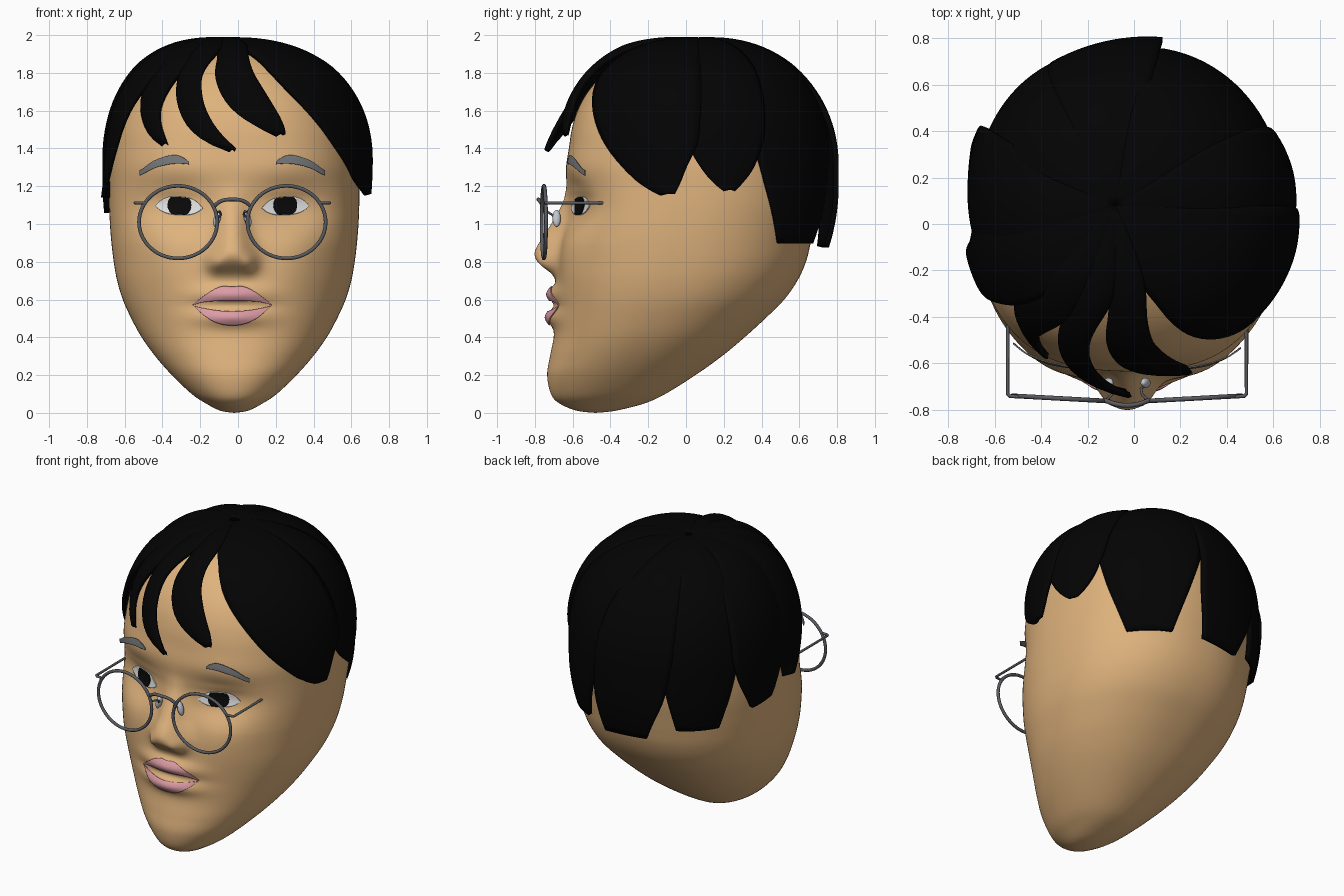
import bpy, bmesh, math
from mathutils import Vector
from mathutils.bvhtree import BVHTree

if "Cube" in bpy.data.objects:
    bpy.data.objects.remove(bpy.data.objects["Cube"])

CX = -0.03  # facial midline


def material(name, rgb):
    m = bpy.data.materials.new(name)
    m.diffuse_color = (*rgb, 1)
    m.use_nodes = True
    m.node_tree.nodes["Principled BSDF"].inputs["Base Color"].default_value = m.diffuse_color
    return m


SKIN = material("skin", (0.74, 0.45, 0.205))
HAIR = material("black_hair", (0.001, 0.001, 0.001))
LIP = material("pink_lip", (0.72, 0.33, 0.38))
WHITE = material("eye_white", (0.87, 0.87, 0.87))
IRIS = material("iris_black", (0.003, 0.003, 0.003))
BROW = material("brow_grey", (0.18, 0.185, 0.195))
METAL = material("frame_grey", (0.10, 0.105, 0.115))
PAD = material("pad_grey", (0.54, 0.57, 0.62))


def finish(bm, name, mat, angle=180):
    me = bpy.data.meshes.new(name)
    bm.to_mesh(me)
    ob = bpy.data.objects.new(name, me)
    bpy.context.collection.objects.link(ob)
    me.materials.append(mat)
    bpy.ops.object.select_all(action='DESELECT')
    bpy.context.view_layer.objects.active = ob
    ob.select_set(True)
    bpy.ops.object.shade_smooth_by_angle(angle=math.radians(angle))
    return ob


def grid(rows, wrap=False):
    bm = bmesh.new()
    vs = [[bm.verts.new(p) for p in r] for r in rows]
    n = len(rows[0])
    for a, b in zip(vs, vs[1:]):
        for i in range(n if wrap else n - 1):
            j = (i + 1) % n
            bm.faces.new((a[i], a[j], b[j], b[i]))
    bmesh.ops.remove_doubles(bm, verts=bm.verts, dist=1e-5)
    bmesh.ops.recalc_face_normals(bm, faces=bm.faces)
    return bm


def lerp_keys(keys, z):
    """keys sorted by descending first value"""
    if z >= keys[0][0]:
        return keys[0][1:]
    for a, b in zip(keys, keys[1:]):
        if z >= b[0]:
            k = (a[0] - z) / (a[0] - b[0])
            return [p + (q - p) * k for p, q in zip(a[1:], b[1:])]
    return keys[-1][1:]


def soft_keys(keys, z, r):
    """lerp_keys with rounded corners, exact at the last key"""
    r = max(0, min(r, z - keys[-1][0]))
    s = [lerp_keys(keys, z + r * k / 3) for k in range(-3, 4)]
    return [sum(c) / 7 for c in zip(*s)]


def g(d, s, p=2):
    return math.exp(-abs(d / s) ** p / 2)


# ---- head: stacked rounded sections (z, half width, front y, back y)
SECTIONS = [(0, 0, -.48, -.48), (.012, .075, -.58, -.37), (.05, .15, -.67, -.22), (.1, .225, -.715, -.11),
            (.2, .33, -.735, .05), (.3, .418, -.72, .19), (.4, .49, -.70, .31), (.5, .545, -.69, .42),
            (.6, .59, -.685, .52), (.7, .62, -.68, .59), (.8, .638, -.67, .635), (.9, .65, -.66, .66),
            (1.0, .658, -.65, .68), (1.1, .662, -.64, .70), (1.2, .662, -.635, .71), (1.3, .66, -.635, .71),
            (1.4, .65, -.62, .70), (1.5, .63, -.605, .68), (1.6, .59, -.575, .64), (1.7, .53, -.52, .57),
            (1.8, .43, -.43, .47), (1.88, .31, -.32, .33), (1.93, .18, -.2, .18), (1.95, 0, 0, 0)]
NOSE = [(1.2, 0, .05), (1.12, .015, .05), (1.05, .045, .055), (.95, .09, .065), (.88, .13, .08),
        (.83, .14, .088), (.78, .10, .09), (.74, .03, .09), (.69, 0, .09)]


def relief(x, z):
    """how far the face stands forward of the plain section"""
    d = x - CX
    e = abs(d)
    h = soft_keys(NOSE, z, .025)[0] if z > .69 else 0
    out = h * g(d, lerp_keys(NOSE, z)[1], 2.4)
    out += .03 * g(e - .09, .03) * g(z - .79, .035)                    # nostril wings
    out -= .078 * g(e - .30, .135) * g(z - 1.09, .085)                 # eye sockets
    out += .02 * g(e - .27, .10) * g(z - 1.09, .045)                   # eyeballs
    out += .006 * g(e - .28, .09) * g(z - 1.17, .02)                   # upper lids
    out += .022 * g(e - .34, .12) * g(z - .84, .13)                    # cheeks
    out += .010 * g(e - .36, .13) * g(z - 1.32, .09)                   # brow ridge
    out += .048 * g(d, .13) * g(z - .628, .036)                        # upper lip
    out += .050 * g(d, .13) * g(z - .508, .036)                        # lower lip
    out -= .010 * g(d, .13) * g(z - .568, .018)                        # mouth gap
    return out


rings = []
N, SUB = 192, 8
for i in range(len(SECTIONS) - 1):
    p = [SECTIONS[max(0, min(len(SECTIONS) - 1, i + k))] for k in (-1, 0, 1, 2)]
    for s in range(SUB + (i == len(SECTIONS) - 2)):
        t = s / SUB
        z, w, f, b = [.5 * (2 * q + (r - o) * t + (2 * o - 5 * q + 4 * r - u) * t * t
                            + (3 * q - o - 3 * r + u) * t ** 3) for o, q, r, u in zip(*p)]
        z, w = max(z, 0), max(w, 0)
        n = 2 + .42 * min(1, z / .9)
        ring = []
        for k in range(N):
            a = 2 * math.pi * k / N
            a -= .5 * math.sin(a)                  # more detail on the face
            sn, cs = math.sin(a), math.cos(a)
            m = n if cs > 0 else 2.2
            r = (abs(sn) ** m + abs(cs) ** m) ** (-1 / m)
            x, y = -.02 + w * r * sn, (f + b) / 2 - (b - f) / 2 * r * cs
            if cs > 0:
                y -= relief(x, z) * min(1, cs * 3)
            ring.append((x, y, z))
        rings.append(ring)
head_bm = grid(rings, True)
finish(head_bm, "head", SKIN)
TREE = BVHTree.FromBMesh(head_bm)


# ---- painted face parts: thin patches laid on the head
def patch(name, mat, x0, x1, low, high, lift, nu=40, nv=10):
    rows = []
    for i in range(nu + 1):
        u = -math.cos(math.pi * i / nu)
        x = (x0 + x1) / 2 + (x1 - x0) / 2 * u
        lo, hi = low(u), max(high(u), low(u) + .001)
        row = []
        for j in range(nv + 1):
            z = lo + (hi - lo) * j / nv
            hit = TREE.ray_cast(Vector((x, -2, z)), Vector((0, 1, 0)))[0]
            row.append((x, hit.y - lift(u), z))
        rows.append(row)
    ob = finish(grid(rows), name, mat)
    mod = ob.modifiers.new("thickness", 'SOLIDIFY')
    mod.thickness, mod.offset = .006, 0


def arc(u, p=2):
    return max(0, 1 - abs(u) ** p)


BROW_KEYS = [(1, 1.252, 1.278), (.5, 1.292, 1.332), (0, 1.312, 1.357), (-.4, 1.32, 1.367),
             (-.7, 1.32, 1.36), (-1, 1.316, 1.33)]
for side, tag in ((-1, "left"), (1, "right")):
    c = CX + side * .282
    lo = lambda u: 1.09 - .042 * arc(u, 3) + .006 * side * u
    hi = lambda u: 1.09 + .054 * arc(u, 3) + .006 * side * u
    patch(tag + "_eye", WHITE, c - .126, c + .126, lo, hi, lambda u: .005)
    R = .062
    ic = CX + side * .28
    sh = (ic - c) / .126
    patch(tag + "_iris", IRIS, ic - R, ic + R,
          lambda u: max(lo(u * R / .126 + sh) + .002, 1.1 - R * math.sqrt(arc(u))),
          lambda u: min(hi(u * R / .126 + sh) - .002, 1.1 + R * math.sqrt(arc(u))), lambda u: .010)
    bl = lambda u: soft_keys(BROW_KEYS, u * side, .2)
    c = CX + side * .36
    patch(tag + "_brow", BROW, c - .13, c + .13, lambda u: bl(u)[0], lambda u: bl(u)[1],
          lambda u: .008 + .020 * (1 + side * u))

patch("upper_lip", LIP, CX - .21, CX + .21, lambda u: .568 + .026 * arc(u, 4),
      lambda u: .572 + .110 * arc(u, 1.7) - .016 * g(u, .13), lambda u: .006)
patch("lower_lip", LIP, CX - .20, CX + .20, lambda u: .562 - .098 * arc(u, 2.2),
      lambda u: .566 - .03 * arc(u), lambda u: .006)


# ---- hair: overlapping locks swept from the crown over a rounded shell
def lock(name, keys, flare=0.0, r0=1.0, r1=1.0, bulge=.014):
    """keys: (z, start angle, end angle), degrees from the front toward +x; r0, r1: radius at each edge"""
    zend, H = keys[-1][0], .675
    th = math.acos(min(1, max(0, (zend - 1.3) / H)))
    zs = [1.3 + H * max(0, math.cos(th * i / 28)) for i in range(29)]
    zs += [1.3 - (1.3 - zend) * i / 10 for i in range(1, 11) if zend < 1.3]
    rows = []
    for i, z in enumerate(zs):
        t = i / (len(zs) - 1)
        a0, a1 = soft_keys(keys, z, .04)
        row = []
        for j in range(15):
            u = -1 + j / 7
            a = math.radians(a0 + (a1 - a0) * j / 14)
            p = 2.32 + .16 * math.cos(a)               # flatter slope at the back
            q = min(1, max(0, (z - 1.3) / H))
            f = (1 - q ** p) ** (1 / p) - .7 * max(0, 1.2 - z) ** 2
            grow = min(1, 3 * t)
            k = 1 + (.02 + bulge * (1 - u * u) + .012 * u) * grow + flare * t ** 3
            k += (r0 - 1 + (r1 - r0) * (u + 1) / 2) * min(1, f * f)
            ry = .69 if math.cos(a) > 0 else .725
            ox, oy = .68 * math.sin(a), .05 - ry * math.cos(a)
            ridge = (.028 * (1 - u * u) + .008 * u) * q * grow   # each lock is rounded on top
            row.append((-.08 * (1 - f) + ox * f * k, .08 * (1 - f) + oy * f * k, z + ridge))
        rows.append(row)
    ob = finish(grid(rows), name, HAIR, 50)
    mod = ob.modifiers.new("thickness", 'SOLIDIFY')
    mod.thickness, mod.offset = .026, 0


lock("fringe_outer", [(1.93, -56, -26), (1.8, -52, -31), (1.7, -54, -36), (1.6, -50, -38),
                      (1.5, -44, -35), (1.45, -39, -32), (1.42, -34, -31)], .03)
lock("fringe_middle", [(1.93, -34, -6), (1.88, -32, -13), (1.8, -32, -18), (1.7, -30, -17), (1.6, -26, -14),
                       (1.5, -20, -9), (1.43, -12, -4), (1.39, -3, -1)], .12)
lock("fringe_inner", [(1.95, -12, 18), (1.9, -9, 10), (1.8, -11, 9), (1.7, -8, 13), (1.6, -2, 17),
                      (1.52, 8, 20), (1.47, 17, 20)], .04)
lock("right_front_lock", [(1.96, 6, 92), (1.92, 16, 92), (1.75, 25, 92), (1.6, 35, 92), (1.42, 47, 91),
                          (1.3, 57, 86), (1.2, 67, 83), (1.16, 75, 81)])
lock("right_side_lock", [(1.9, 82, 126), (1.45, 85, 120), (1.3, 92, 115), (1.22, 97, 110), (1.18, 102, 106)],
     0, 1.0, .97)
lock("right_back_lock", [(1.9, 116, 178), (1.45, 116, 172), (1.2, 122, 165), (.9, 131, 156)], 0, .96, .945, .01)
lock("back_lock", [(1.9, 170, 216), (1.4, 170, 212), (1.15, 170, 208), (.88, 173, 198)], 0, 1.03, .985, -.012)
lock("left_back_lock", [(1.9, 206, 250), (1.4, 206, 246), (1.2, 209, 242), (.95, 214, 236)], 0, 1.0, .99)
lock("left_side_lock", [(1.9, 242, 286), (1.4, 242, 281), (1.25, 245, 276), (1.06, 252, 268)], 0, 1.08, .98, 0)
lock("left_front_lock", [(1.93, 274, 320), (1.8, 274, 313), (1.6, 274, 304), (1.4, 275, 298),
                         (1.25, 276, 291), (1.14, 279, 284)], 0, 1.0, 1.05)


# ---- spectacles
def tube(name, pts, r, cyclic=False):
    cu = bpy.data.curves.new(name, 'CURVE')
    cu.dimensions, cu.bevel_depth, cu.bevel_resolution = '3D', r, 3
    cu.use_fill_caps = True
    sp = cu.splines.new('POLY')
    sp.points.add(len(pts) - 1)
    for q, p in zip(sp.points, pts):
        q.co = (*p, 1)
    sp.use_cyclic_u = cyclic
    ob = bpy.data.objects.new(name, cu)
    bpy.context.collection.objects.link(ob)
    cu.materials.append(METAL)
    bpy.ops.object.select_all(action='DESELECT')
    bpy.context.view_layer.objects.active = ob
    ob.select_set(True)
    bpy.ops.object.convert(target='MESH')
    bpy.ops.object.shade_smooth_by_angle(angle=math.radians(50))


for s, tag in ((-1, "left"), (1, "right")):
    ring = []
    for k in range(56):
        a = 2 * math.pi * k / 56
        d = .287 + .207 * math.cos(a)
        ring.append((CX + s * d, -.768 + .055 * d, 1.01 + .192 * math.sin(a)))
    tube(tag + "_rim", ring, .010, True)
    tube(tag + "_temple", [(CX + s * .465, -.745, 1.112), (CX + s * .505, -.742, 1.112),
                           (CX + s * .515, -.732, 1.112), (CX + s * .515, -.43, 1.112)], .008)
    tube(tag + "_pad_arm", [(CX + s * .09, -.76, 1.06), (CX + s * .065, -.735, 1.065),
                            (CX + s * .06, -.71, 1.05), (CX + s * .08, -.695, 1.03)], .006)
    bm = bmesh.new()
    bmesh.ops.create_uvsphere(bm, u_segments=20, v_segments=12, radius=1)
    for v in bm.verts:
        v.co = (CX + s * (.08 + .019 * v.co.x - .01 * v.co.z), -.685 + .022 * v.co.y, 1.03 + .045 * v.co.z)
    finish(bm, tag + "_nose_pad", PAD)
tube("bridge", [(CX + .095 * u, -.782 + .022 * u * u, 1.13 - .035 * abs(u) ** 3)
                for u in [k / 8 for k in range(-8, 9)]], .010)
